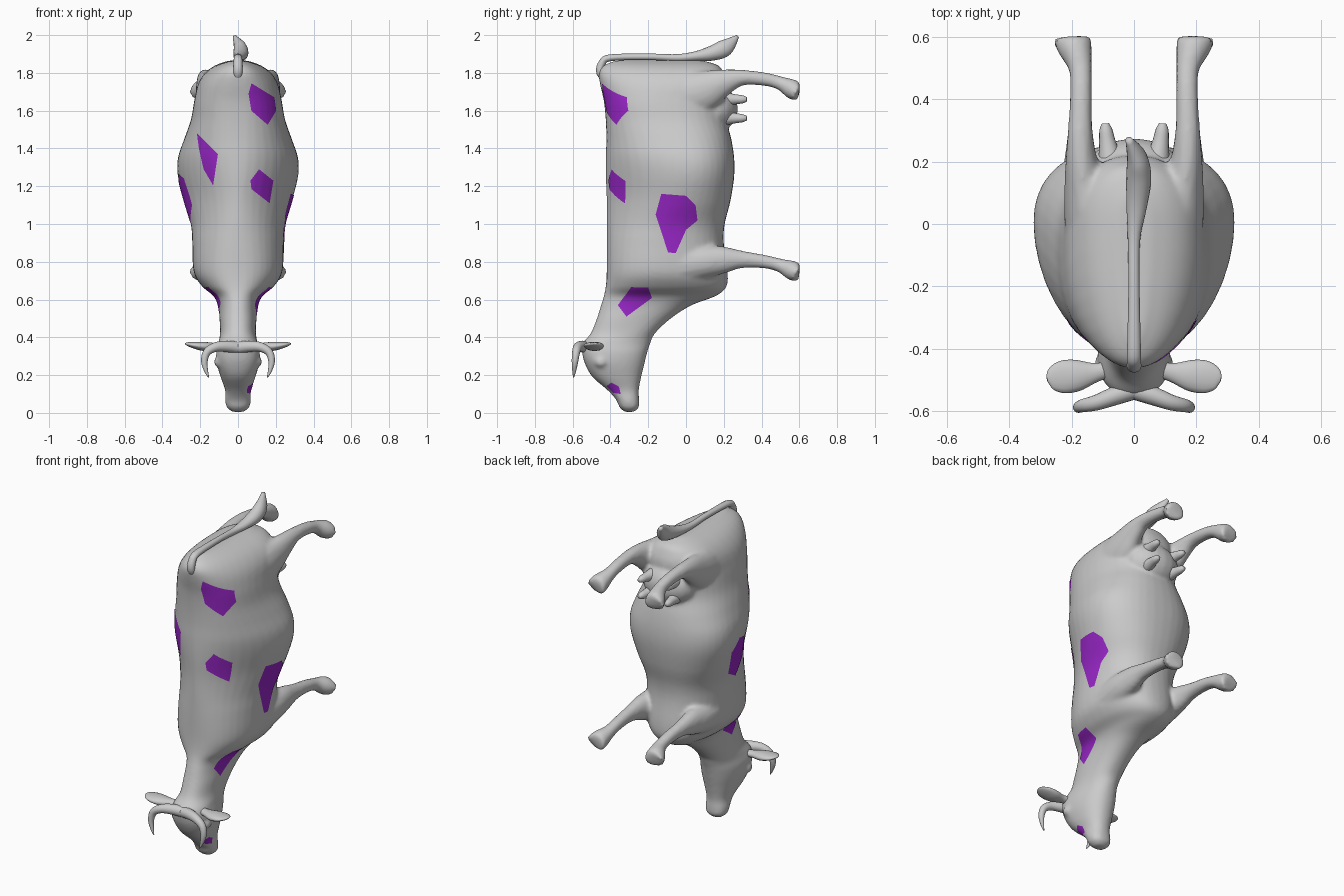
import bpy, bmesh, math
from mathutils import Vector
from mathutils.bvhtree import BVHTree

if "Cube" in bpy.data.objects:
    bpy.data.objects.remove(bpy.data.objects["Cube"])


def smooth_rows(rows, n=5):
    """Catmull-Rom interpolation through rows of numbers."""
    out = []
    for i in range(len(rows) - 1):
        a, b, c, d = (rows[max(0, min(len(rows) - 1, i + k))] for k in (-1, 0, 1, 2))
        for s in range(n):
            t = s / n
            out.append([0.5 * (2 * q + (r - p) * t + (2 * p - 5 * q + 4 * r - u) * t * t
                        + (3 * q - p - 3 * r + u) * t ** 3) for p, q, r, u in zip(a, b, c, d)])
    return out + [list(rows[-1])]


def skin(bm, rings):
    """Close a list of point rings into a capped surface."""
    vs = [[bm.verts.new(p) for p in r] for r in rings]
    n = len(vs[0])
    for a, b in zip(vs, vs[1:]):
        for i in range(n):
            bm.faces.new((a[i], a[(i + 1) % n], b[(i + 1) % n], b[i]))
    bm.faces.new(vs[0])
    bm.faces.new(vs[-1][::-1])


def tube(bm, pts, side=1, n=16):
    """Tapered tube through (x, y, z, ra, rb); ra lies nearest the x axis or, for x-running tubes, y."""
    rows = smooth_rows(pts)
    run = Vector(pts[-1][:3]) - Vector(pts[0][:3])
    ref = Vector((0, 1, 0)) if abs(run.x) > 0.1 else Vector((1, 0, 0))
    rings = []
    for i, r in enumerate(rows):
        t = (Vector(rows[min(i + 1, len(rows) - 1)][:3]) - Vector(rows[max(i - 1, 0)][:3])).normalized()
        u = (ref - t * ref.dot(t)).normalized()
        v = t.cross(u)
        ring = []
        for k in range(n):
            a = 2 * math.pi * k / n
            p = Vector(r[:3]) + u * math.cos(a) * max(r[3], .002) + v * math.sin(a) * max(r[4], .002)
            ring.append((p.x * side, p.y, p.z))
        rings.append(ring)
    skin(bm, rings)


def ball(bm, c, s):
    vs = bmesh.ops.create_uvsphere(bm, u_segments=20, v_segments=14, radius=1)["verts"]
    for v in vs:
        v.co = Vector([c[i] + v.co[i] * s[i] for i in range(3)])


def finish(name, bm):
    bmesh.ops.recalc_face_normals(bm, faces=bm.faces)
    me = bpy.data.meshes.new(name)
    bm.to_mesh(me)
    bm.free()
    for p in me.polygons:
        p.use_smooth = True
    ob = bpy.data.objects.new(name, me)
    bpy.context.collection.objects.link(ob)
    return ob


# torso, neck and head: z, back y, belly y, half width, y of widest point
STATIONS = [
    (.005, -.325, -.275, .03, -.30), (.03, -.352, -.25, .06, -.30), (.07, -.37, -.248, .068, -.31),
    (.12, -.415, -.25, .068, -.33), (.19, -.495, -.237, .092, -.38), (.26, -.535, -.22, .112, -.42),
    (.32, -.55, -.205, .115, -.43), (.365, -.55, -.19, .105, -.42), (.42, -.505, -.165, .095, -.33),
    (.5, -.472, -.08, .098, -.28), (.57, -.45, .03, .105, -.2), (.62, -.435, .16, .128, -.12),
    (.67, -.425, .215, .19, -.1), (.75, -.42, .22, .235, -.1), (.9, -.42, .20, .242, -.1),
    (1.0, -.42, .205, .25, -.08), (1.12, -.42, .235, .285, -.03), (1.25, -.425, .255, .318, 0),
    (1.35, -.425, .255, .318, 0), (1.45, -.422, .24, .285, -.03), (1.55, -.425, .215, .25, -.08),
    (1.65, -.435, .215, .232, -.1), (1.74, -.455, .22, .212, -.05), (1.8, -.462, .2, .175, 0),
    (1.84, -.435, .17, .12, 0), (1.865, -.37, .09, .05, 0)]
N = 40
bm = bmesh.new()
rings = []
for z, y0, y1, w, ym in smooth_rows(STATIONS):
    ridge = .86 + .3 * math.exp(-((z - 1.15) / .25) ** 2)  # sharper spine amidships
    ring = []
    for k in range(N):
        a = 2 * math.pi * k / N
        c, s = math.cos(a), math.sin(a)
        e = .88 if c > 0 else ridge
        f = lambda q: math.copysign(abs(q) ** e, q)
        ring.append((w * f(s), ym + f(c) * ((y1 - ym) if c > 0 else (ym - y0)), z))
    rings.append(ring)
skin(bm, rings)

# legs with hooves, eyes and udder, blended into the body
HIND = [(.13, -.08, 1.66, .09, .13), (.15, .08, 1.70, .075, .115), (.168, .2, 1.75, .052, .072),
        (.172, .3, 1.775, .04, .042), (.170, .42, 1.766, .036, .036), (.172, .5, 1.745, .038, .037),
        (.188, .56, 1.715, .055, .052), (.2, .6, 1.69, .062, .045)]
FORE = [(.14, -.02, .79, .10, .12), (.16, .1, .80, .08, .09), (.17, .2, .81, .055, .072),
        (.172, .3, .812, .04, .046), (.17, .42, .80, .036, .036), (.172, .5, .78, .038, .037),
        (.188, .56, .755, .055, .052), (.2, .6, .735, .062, .045)]
for s in (1, -1):
    tube(bm, HIND, s)
    tube(bm, FORE, s)
    ball(bm, (s * .1, -.45, .27), (.028, .035, .03))
ball(bm, (0, .14, 1.61), (.17, .135, .13))
for v in bm.verts:
    v.co.y = min(v.co.y, .602)
body = finish("body_and_legs", bm)
m = body.modifiers.new("Blend", 'REMESH')
m.mode, m.voxel_size, m.use_smooth_shade = 'VOXEL', .011, True
m = body.modifiers.new("Soften", 'SMOOTH')
m.factor, m.iterations = .5, 6

# teats
bm = bmesh.new()
for s in (1, -1):
    for z in (1.56, 1.66):
        tube(bm, [(s * .075, .2, z, .04, .04), (s * .085, .26, z, .027, .027),
                  (s * .09, .3, z, .021, .021), (s * .092, .322, z, .012, .012)])
finish("teats", bm)

# tail with tuft
bm = bmesh.new()
tube(bm, [(0, -.41, 1.75, .02, .02), (0, -.452, 1.80, .024, .022), (0, -.445, 1.85, .023, .02),
          (0, -.40, 1.88, .022, .018), (0, -.2, 1.885, .018, .017), (0, -.05, 1.88, .02, .019),
          (.008, .05, 1.888, .032, .026), (.015, .14, 1.905, .04, .04), (.01, .21, 1.935, .033, .044),
          (-.018, .272, 1.992, .01, .01)])
finish("tail", bm)

# ears and horns
ears, horns = bmesh.new(), bmesh.new()
for s in (1, -1):
    tube(ears, [(.06, -.46, .345, .025, .025), (.12, -.475, .35, .03, .02), (.18, -.485, .352, .05, .024),
                (.23, -.49, .358, .052, .018), (.265, -.495, .364, .035, .01), (.278, -.498, .367, .01, .004)], s)
    tube(horns, [(0, -.53, .345, .032, .032), (.06, -.55, .352, .03, .03), (.12, -.572, .348, .025, .025),
                 (.165, -.582, .32, .021, .021), (.178, -.588, .27, .017, .017),
                 (.168, -.592, .22, .01, .01), (.155, -.595, .188, .003, .003)], s)
finish("ears", ears)
finish("horns", horns)

# purple coat patches, projected on the body
purple = bpy.data.materials.new("purple_coat")
purple.diffuse_color = (.32, .02, .58, 1)
purple.use_nodes = True
purple.node_tree.nodes["Principled BSDF"].inputs["Base Color"].default_value = purple.diffuse_color
SPOTS = [
    ("y", 1, [(.07, 1.745), (.19, 1.67), (.2, 1.6), (.155, 1.525), (.07, 1.6), (.055, 1.69)]),
    ("y", 1, [(.11, 1.29), (.185, 1.23), (.165, 1.11), (.07, 1.185), (.065, 1.23)]),
    ("y", 1, [(-.215, 1.48), (-.105, 1.37), (-.13, 1.205), (-.18, 1.29), (-.205, 1.4)]),
    ("x", 1, [(-.42, .143), (-.395, .162), (-.355, .14), (-.345, .1), (-.385, .108)]),
    ("x", 1, [(-.13, 1.16), (0, 1.15), (.05, 1.1), (.06, 1.02), (0, .97), (-.055, .845), (-.095, .85), (-.16, 1.05)]),
    ("x", 1, [(-.29, .667), (-.2, .667), (-.18, .61), (-.315, .51), (-.36, .57)]),
    ("x", -1, [(-.16, 1.24), (-.07, 1.27), (.0, 1.2), (-.03, 1.05), (-.12, 1.0), (-.2, 1.1)]),
    ("x", -1, [(-.31, .667), (-.2, .667), (-.18, .61), (-.3, .53), (-.35, .58)])]
tree = BVHTree.FromObject(body, bpy.context.evaluated_depsgraph_get())
for i, (axis, side, poly) in enumerate(SPOTS):
    bm = bmesh.new()
    mid = [sum(p[k] for p in poly) / len(poly) for k in (0, 1)]
    to3 = lambda p: Vector((p[0], -2, p[1])) if axis == "y" else Vector((2 * side, p[0], p[1]))
    ray = Vector((0, 1, 0)) if axis == "y" else Vector((-side, 0, 0))
    c = bm.verts.new(to3(mid))
    rim = [bm.verts.new(to3(p)) for p in poly]
    for a, b in zip(rim, rim[1:] + rim[:1]):
        bm.faces.new((c, a, b))
    bmesh.ops.subdivide_edges(bm, edges=bm.edges[:], cuts=11, use_grid_fill=True)
    for v in bm.verts:
        hit, nor, _, _ = tree.ray_cast(v.co, ray)
        if hit:
            v.co = hit + nor * .003
    lone = [v for v in bm.verts if abs(v.co.x) > 1.5 or v.co.y < -1.5]
    bmesh.ops.delete(bm, geom=lone, context='VERTS')
    ob = finish("coat_patch_%d" % (i + 1), bm)
    # keep every patch facing outward
    if sum((p.normal.dot(ray) for p in ob.data.polygons)) > 0:
        ob.data.flip_normals()
    ob.data.materials.append(purple)
